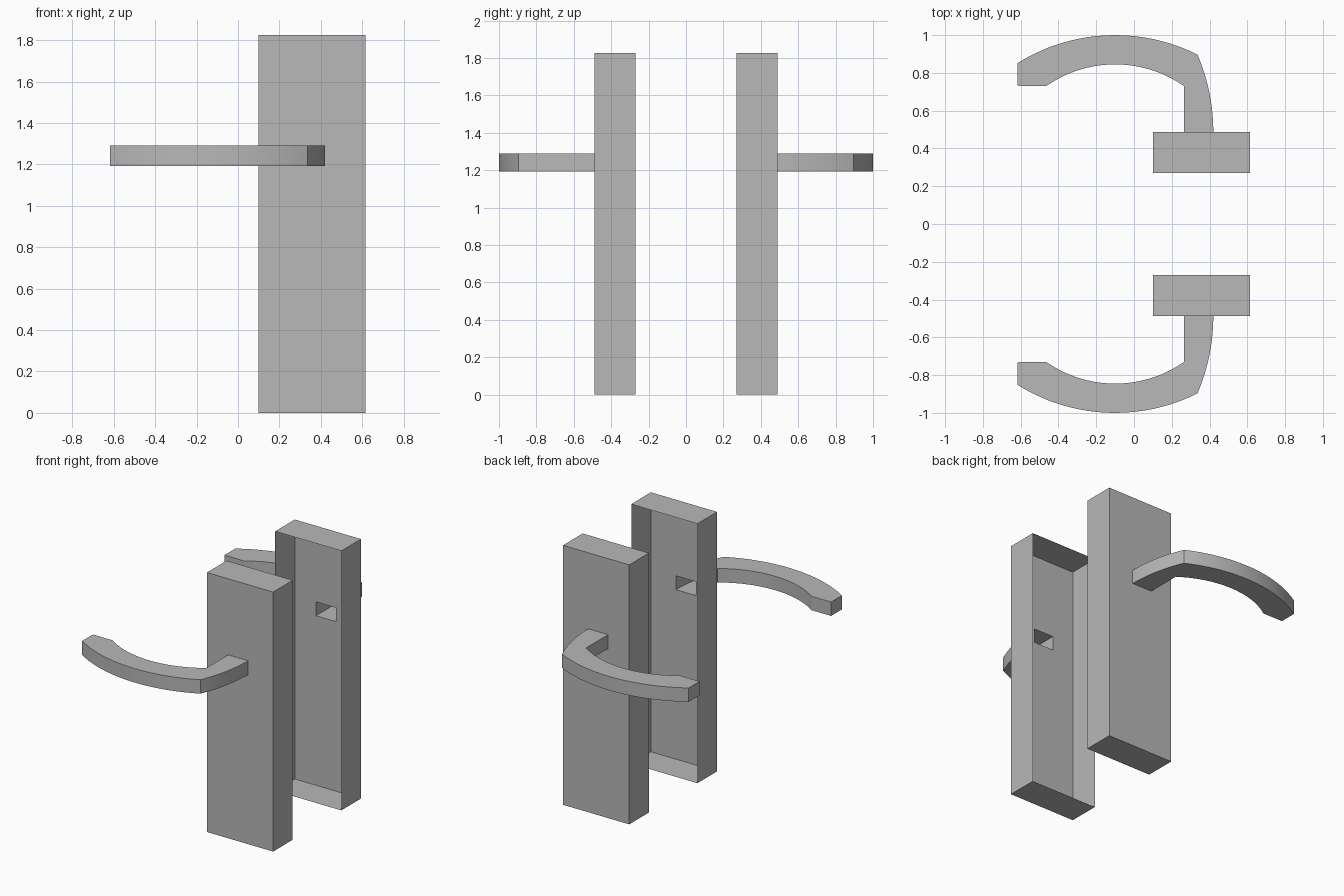
import bpy, bmesh, math
from mathutils import Vector

if "Cube" in bpy.data.objects:
    bpy.data.objects.remove(bpy.data.objects["Cube"])

# One plain metal colour
grey = bpy.data.materials.new("satin grey")
grey.use_nodes = True
grey.diffuse_color = (0.48, 0.48, 0.48, 1)
grey.node_tree.nodes["Principled BSDF"].inputs["Base Color"].default_value = (0.48, 0.48, 0.48, 1)

PLATE_X = (0.10, 0.615)
PLATE_TOP = 1.825
INNER_Y, OUTER_Y = 0.27, 0.488
SHAFT_X = (0.265, 0.42)
LEVER_Z = (1.192, 1.29)


def finish(bm, name, smooth=False):
    bmesh.ops.remove_doubles(bm, verts=bm.verts, dist=1e-5)
    bmesh.ops.recalc_face_normals(bm, faces=bm.faces)
    mesh = bpy.data.meshes.new(name)
    bm.to_mesh(mesh)
    bm.free()
    mesh.materials.append(grey)
    obj = bpy.data.objects.new(name, mesh)
    bpy.context.collection.objects.link(obj)
    if smooth:
        bpy.ops.object.select_all(action="DESELECT")
        obj.select_set(True)
        bpy.context.view_layer.objects.active = obj
        bpy.ops.object.shade_smooth_by_angle(angle=math.radians(25))
    return obj


def arc(centre, radius, start, end, steps=20):
    """Points on a circle from one angle to another."""
    return [Vector((centre[0] + radius * math.cos(start + (end - start) * i / steps),
                    centre[1] + radius * math.sin(start + (end - start) * i / steps)))
            for i in range(steps + 1)]


def crown(x_mid, y_top, radius, x_from, x_to):
    """Arc over the top of a circle between two x positions."""
    a, b = (math.acos((x - x_mid) / radius) for x in (x_from, x_to))
    return arc((x_mid, y_top - radius), radius, a, b)


def cover_plate(name, side):
    """Thin pressed shell, open towards the door, with a hole for the lever."""
    bm = bmesh.new()
    xs = (PLATE_X[0], *SHAFT_X, PLATE_X[1])
    zs = (0, *LEVER_Z, PLATE_TOP)
    for i in range(3):
        for j in range(3):
            if i == 1 and j == 1:
                continue
            corners = ((i, j), (i + 1, j), (i + 1, j + 1), (i, j + 1))
            bm.faces.new([bm.verts.new((xs[a], side * OUTER_Y, zs[b])) for a, b in corners])
    bmesh.ops.remove_doubles(bm, verts=bm.verts, dist=1e-5)
    # Pull the outer rim back to form the four side walls
    rim = [e for e in bm.edges if e.is_boundary and
           any(all(abs(v.co[k] - lim) < 1e-5 for v in e.verts)
               for k, lim in ((0, xs[0]), (0, xs[3]), (2, zs[0]), (2, zs[3])))]
    walls = bmesh.ops.extrude_edge_only(bm, edges=rim)["geom"]
    for v in walls:
        if isinstance(v, bmesh.types.BMVert):
            v.co.y = side * INNER_Y
    return finish(bm, name)


def lever(name, side):
    """Hollow curved lever, open where it meets the plate."""
    bow_r = 1.04
    outline = arc((SHAFT_X[1] - bow_r, OUTER_Y), bow_r, 0, math.asin(0.408 / bow_r), 12)
    outline += crown(-0.1, 1.0, 0.974, 0.336, -0.617)[1:]
    outline.append(Vector((-0.617, 0.732)))
    outline += crown(-0.1, 0.845, 0.637, -0.465, 0.265)
    outline.append(Vector((SHAFT_X[0], OUTER_Y)))
    bm = bmesh.new()
    low, high = ([bm.verts.new((p.x, side * p.y, z)) for p in outline] for z in LEVER_Z)
    bm.faces.new(low)
    bm.faces.new(high)
    for i in range(len(outline) - 1):
        bm.faces.new((low[i], low[i + 1], high[i + 1], high[i]))
    return finish(bm, name, smooth=True)


for label, side in (("front", -1), ("back", 1)):
    cover_plate(label + "_plate", side)
    lever(label + "_lever", side)
